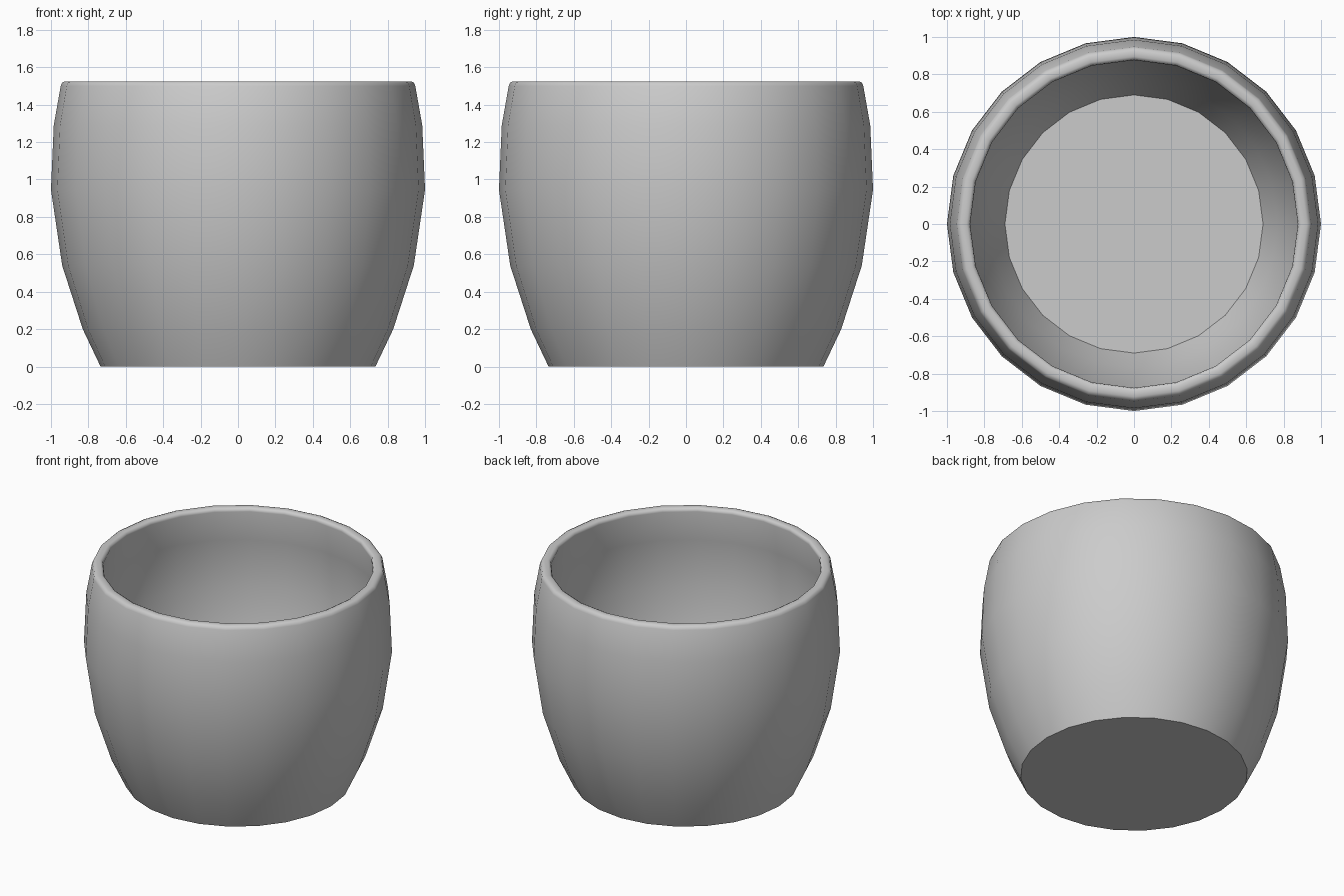
import bpy, bmesh
from math import pi, cos, sin, radians

if "Cube" in bpy.data.objects:
    bpy.data.objects.remove(bpy.data.objects["Cube"])

SEGMENTS = 24

# Pot cross-section (radius, height): outer wall, rounded rim, inner wall
PROFILE = [
    (0.735, 0.0), (0.83, 0.20), (0.94, 0.54), (1.0, 0.945), (0.985, 1.29),
    (0.948, 1.50), (0.941, 1.517), (0.924, 1.525),
    (0.895, 1.525), (0.880, 1.517), (0.876, 1.50),
    (0.920, 1.28), (0.935, 0.945), (0.876, 0.555), (0.769, 0.227), (0.69, 0.05),
]


def lathe(name, profile):
    bm = bmesh.new()
    rings = []
    for r, z in profile:
        rings.append([bm.verts.new((r * cos(2 * pi * i / SEGMENTS),
                                    r * sin(2 * pi * i / SEGMENTS), z))
                      for i in range(SEGMENTS)])
    for a, b in zip(rings, rings[1:]):
        for i in range(SEGMENTS):
            j = (i + 1) % SEGMENTS
            bm.faces.new((a[i], a[j], b[j], b[i]))
    # Underside and inner floor
    bm.faces.new(list(reversed(rings[0])))
    bm.faces.new(rings[-1])
    bmesh.ops.recalc_face_normals(bm, faces=bm.faces)
    mesh = bpy.data.meshes.new(name)
    bm.to_mesh(mesh)
    bm.free()
    obj = bpy.data.objects.new(name, mesh)
    bpy.context.collection.objects.link(obj)
    return obj


# Hollow pot with smooth walls and crisp floor edges
pot = lathe("plant_pot", PROFILE)
bpy.context.view_layer.objects.active = pot
pot.select_set(True)
bpy.ops.object.shade_smooth_by_angle(angle=radians(50))
